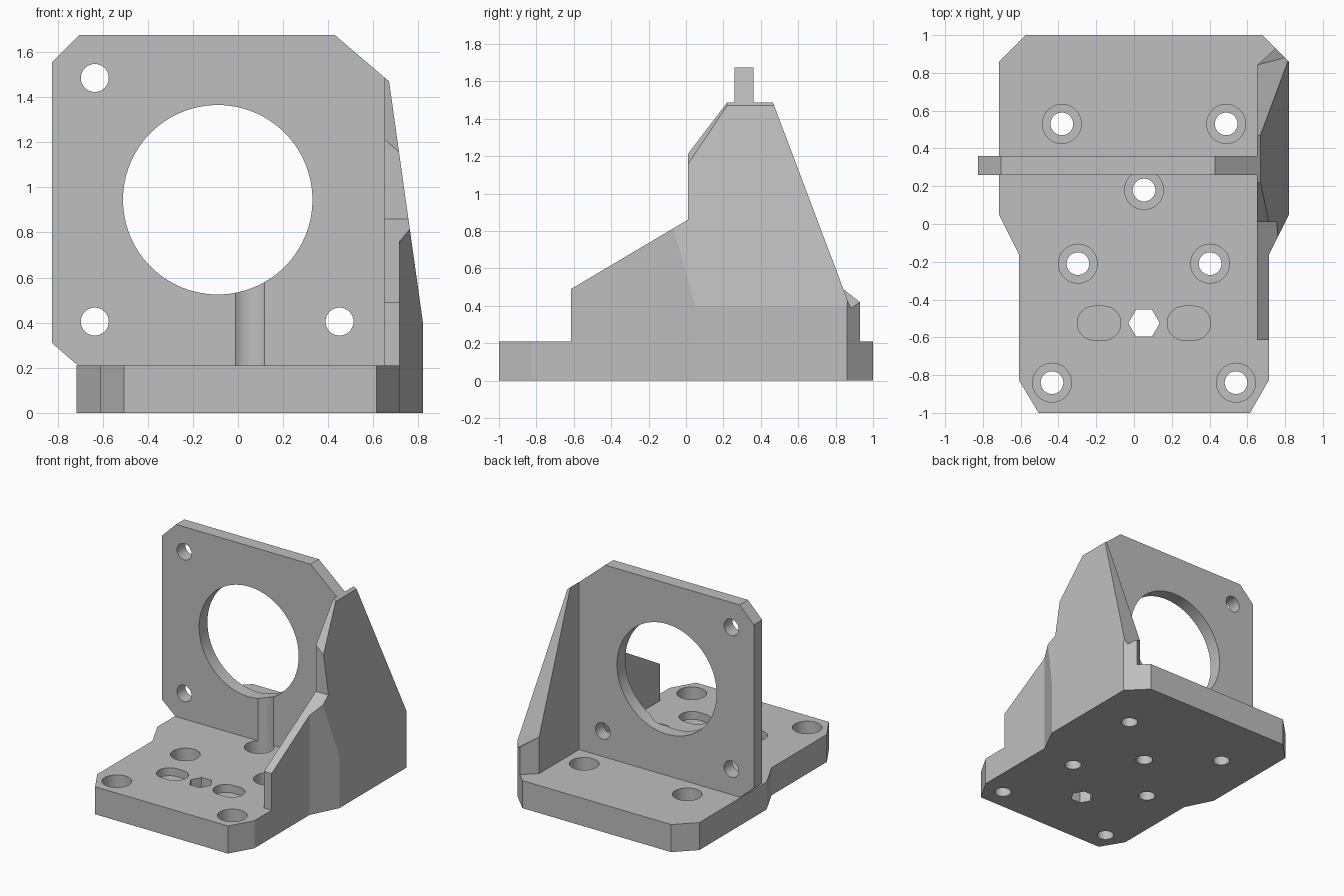
import bpy, bmesh, math
from mathutils import Vector, Matrix

if "Cube" in bpy.data.objects:
    bpy.data.objects.remove(bpy.data.objects["Cube"], do_unlink=True)

grey = bpy.data.materials.new("plain grey")
grey.use_nodes = True
GREY = (0.52, 0.52, 0.52, 1)
grey.diffuse_color = GREY
grey.node_tree.nodes["Principled BSDF"].inputs["Base Color"].default_value = GREY


def circle(cx, cy, r, n=48):
    return [(cx + r * math.cos(math.tau * i / n), cy + r * math.sin(math.tau * i / n)) for i in range(n)]


def slot(cx, cy, half, r, n=20):
    pts = []
    for side, start in ((1, -math.pi / 2), (-1, math.pi / 2)):
        for i in range(n + 1):
            a = start + math.pi * i / n
            pts.append((cx + side * (half - r) + r * math.cos(a), cy + r * math.sin(a)))
    return pts


def prisms(name, outlines, z0, z1, planes=()):
    """Extrude outlines from z0 to z1, then trim off the outer side of each plane."""
    bm = bmesh.new()
    for outline in outlines:
        face = bm.faces.new([bm.verts.new((x, y, z0)) for x, y in outline])
        ext = bmesh.ops.extrude_face_region(bm, geom=[face], use_keep_orig=True)
        moved = [g for g in ext["geom"] if isinstance(g, bmesh.types.BMVert)]
        bmesh.ops.translate(bm, verts=moved, vec=(0, 0, z1 - z0))
    for point, normal in planes:
        cut = bmesh.ops.bisect_plane(bm, geom=bm.verts[:] + bm.edges[:] + bm.faces[:], dist=1e-5,
                                     plane_co=point, plane_no=normal, clear_outer=True)
        rim = [e for e in bm.edges if e.is_boundary]
        if rim:
            bmesh.ops.holes_fill(bm, edges=rim, sides=0)
    bmesh.ops.recalc_face_normals(bm, faces=bm.faces[:])
    mesh = bpy.data.meshes.new(name)
    bm.to_mesh(mesh)
    bm.free()
    mesh.materials.append(grey)
    obj = bpy.data.objects.new(name, mesh)
    bpy.context.collection.objects.link(obj)
    return obj


def carve(obj, cutter):
    """Subtract the cutter for good and discard it."""
    mod = obj.modifiers.new("carve", "BOOLEAN")
    mod.operation, mod.solver, mod.object = "DIFFERENCE", "EXACT", cutter
    bpy.context.view_layer.update()
    result = bpy.data.meshes.new_from_object(obj.evaluated_get(bpy.context.evaluated_depsgraph_get()))
    obj.modifiers.clear()
    obj.data = result
    bpy.data.objects.remove(cutter, do_unlink=True)


def soften(obj):
    bpy.ops.object.select_all(action="DESELECT")
    obj.select_set(True)
    bpy.context.view_layer.objects.active = obj
    bpy.ops.object.shade_smooth_by_angle(angle=math.radians(15))


# Base slab with counterbored screw holes, two shallow slots and a hex hole
TOP = 0.21
base = prisms("base", [[(-0.505, -1), (0.615, -1), (0.715, -0.825), (0.715, -0.16), (0.82, 0.05), (0.82, 0.86),
                        (0.68, 1), (-0.575, 1), (-0.715, 0.86), (-0.715, 0.05), (-0.61, -0.16),
                        (-0.61, -0.825)]], 0, TOP)
MID = 0.053
screws = [(MID, 0.18)]
for side in (-1, 1):
    screws += [(MID + side * 0.435, 0.53), (MID + side * 0.35, -0.21), (MID + side * 0.487, -0.84)]
carve(base, prisms("counterbores", [circle(x, y, 0.103) for x, y in screws], 0.09, 0.3))
carve(base, prisms("slots", [slot(MID + s * 0.238, -0.525, 0.115, 0.09) for s in (-1, 1)], 0.15, 0.3))
carve(base, prisms("through_holes", [circle(x, y, 0.06) for x, y in screws]
                   + [circle(MID, -0.525, 0.083, 6)], -0.1, 0.3))
soften(base)

# Upright mounting plate, drawn flat and then stood up
plate = prisms("mounting_plate", [[(-0.71, TOP), (0.66, TOP), (0.66, 1.478), (0.43, 1.675), (-0.705, 1.675),
                                   (-0.825, 1.555), (-0.825, 0.31)]], -0.36, -0.26)
bores = [circle(-0.09, 0.945, 0.42, 96)]
bores += [circle(x, z, 0.062) for x, z in ((-0.635, 1.485), (-0.635, 0.405), (0.45, 0.405))]
carve(plate, prisms("bores", bores, -0.5, -0.1))
plate.data.transform(Matrix.Rotation(math.pi / 2, 4, "X"))
# Screwdriver clearance groove below the big bore
carve(plate, prisms("groove", [circle(MID, 0.18, 0.103)], 0.1, 0.6))
soften(plate)

# Side wall: leaning outer face, bevelled top and front, sloping back
lean = ((0.82, 0, 0.4), (1.07, 0, 0.15))
TIP = (0.65, 0.22, 1.487)
prisms("side_wall", [[(0.65, 0.01), (0.80, 0.01), (0.82, 0.05), (0.82, 0.86), (0.75, 0.93), (0.65, 0.84)]],
       TOP, 1.8,
       [lean, (TIP, (0.854, 0, 1)), (TIP, (0.854, -1.31, 1)), ((0.65, 0.465, 1.487), (0, 2.65, 1))])

# Lower wing running forward from the side wall
prisms("front_wing", [[(0.65, -0.615), (0.715, -0.615), (0.715, -0.16), (0.80, 0.01), (0.65, 0.01)]],
       TOP, 1.2, [((0.65, 0.01, 0.86), (0, -0.592, 1)), lean])

# Small wedge at the rear foot of the side wall
a, b, c = Vector((0.65, 0.84, 0.49)), Vector((0.75, 0.93, 0.42)), Vector((0.80, 0.88, 0.385))
normal = (b - a).cross(c - a)
if normal.z < 0:
    normal.negate()
prisms("rear_wedge", [[a.xy, b.xy, c.xy]], TOP, 0.8, [(a, normal)])
